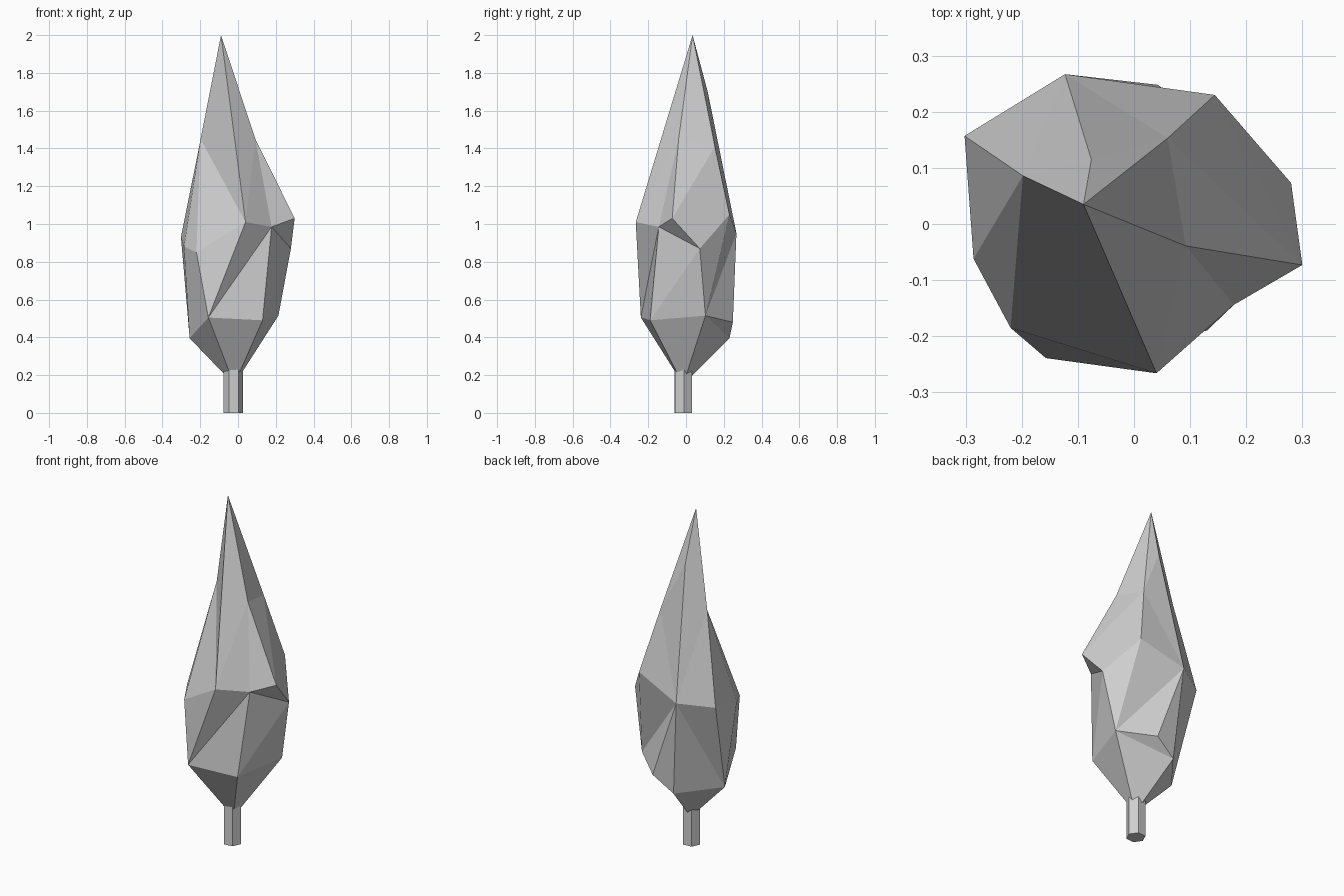
import bpy
import bmesh
import math
from mathutils import Matrix

cube = bpy.data.objects.get("Cube")
if cube:
    bpy.data.objects.remove(cube, do_unlink=True)

# One plain grey for the whole tree
grey = bpy.data.materials.new("plain_grey")
grey.use_nodes = True
colour = (0.62, 0.62, 0.62, 1.0)
grey.diffuse_color = colour
for node in grey.node_tree.nodes:
    if node.type == "BSDF_PRINCIPLED":
        node.inputs["Base Color"].default_value = colour
        node.inputs["Roughness"].default_value = 0.9


def add_object(name, bm):
    """Turn a bmesh into a flat-shaded object with the grey material."""
    bmesh.ops.recalc_face_normals(bm, faces=bm.faces[:])
    mesh = bpy.data.meshes.new(name)
    bm.to_mesh(mesh)
    bm.free()
    mesh.materials.append(grey)
    obj = bpy.data.objects.new(name, mesh)
    bpy.context.collection.objects.link(obj)
    return obj


# Key corners of the foliage, from the tip down to the base
corners = {
    "tip": (-.09, .035, 2),
    # upper slope
    "slope_left": (.092, -.039, 1.45),
    "slope_back_left": (.06, .153, 1.41),
    "slope_back": (-.076, .115, 1.7),
    "slope_right": (-.198, .086, 1.45),
    # widest belt
    "belt_front": (.04, -.266, 1.01),
    "belt_front_left": (.178, -.144, .985),
    "belt_left": (.3, -.073, 1.03),
    "belt_left_low": (.28, .073, .87),
    "belt_back_left": (.144, .23, 1.05),
    "belt_back": (-.123, .267, .95),
    "belt_back_right": (-.302, .157, .93),
    "belt_right": (-.286, -.062, .88),
    "belt_front_right": (-.22, -.185, .85),
    # lower belly
    "belly_front": (-.157, -.239, .505),
    "belly_front_left": (.13, -.19, .49),
    "belly_left": (.214, .103, .515),
    "belly_back_left": (.043, .248, .48),
    "belly_back": (-.08, .23, .395),
    "belly_right": (-.256, .005, .395),
    "base": (-.02, -.015, .15),
}

bm = bmesh.new()
point = {name: bm.verts.new(co) for name, co in corners.items()}


def fan(centre, rim, closed=False):
    """Fill triangles from a centre corner to each step along a rim."""
    rim = rim.split()
    if closed:
        rim.append(rim[0])
    for a, b in zip(rim, rim[1:]):
        bm.faces.new((point[centre], point[a], point[b]))


# Pointed crown
fan("tip", "belt_front slope_left slope_back_left slope_back slope_right", closed=True)

# Facets from the slope down to the belt
fan("slope_left", "belt_front belt_front_left belt_left slope_back_left")
fan("slope_back_left", "belt_left belt_back_left belt_back slope_back")
fan("belt_back", "slope_back slope_right belt_back_right")
fan("slope_right", "belt_back_right belt_right belt_front_right belt_front")

# Facets from the belt down to the belly
fan("belt_front_left", "belt_front belly_front belly_front_left belt_left_low belt_left")
fan("belt_left_low", "belly_front_left belly_left belt_back_left belt_left")
fan("belly_left", "belt_back_left belt_back belly_back_left belly_back")
fan("belt_back", "belly_back_left belly_back belly_right belt_back_right")
fan("belly_right", "belt_back_right belt_right belt_front_right belly_front")
fan("belt_front", "belt_front_right belly_front")

# Underside tapering into the trunk
fan("base", "belly_front belly_front_left belly_left belly_back belly_right", closed=True)
add_object("foliage", bm)

# Six-sided trunk
bm = bmesh.new()
height = .26
place = Matrix.Translation((-.026, -.015, height / 2)) @ Matrix.Rotation(math.radians(5), 4, "Z")
# the cone primitive starts with a corner on the y axis, so turn it a quarter
place = place @ Matrix.Rotation(math.pi / 2, 4, "Z")
bmesh.ops.create_cone(bm, cap_ends=True, segments=6, radius1=.052, radius2=.052,
                      depth=height, matrix=place)
add_object("trunk", bm)
